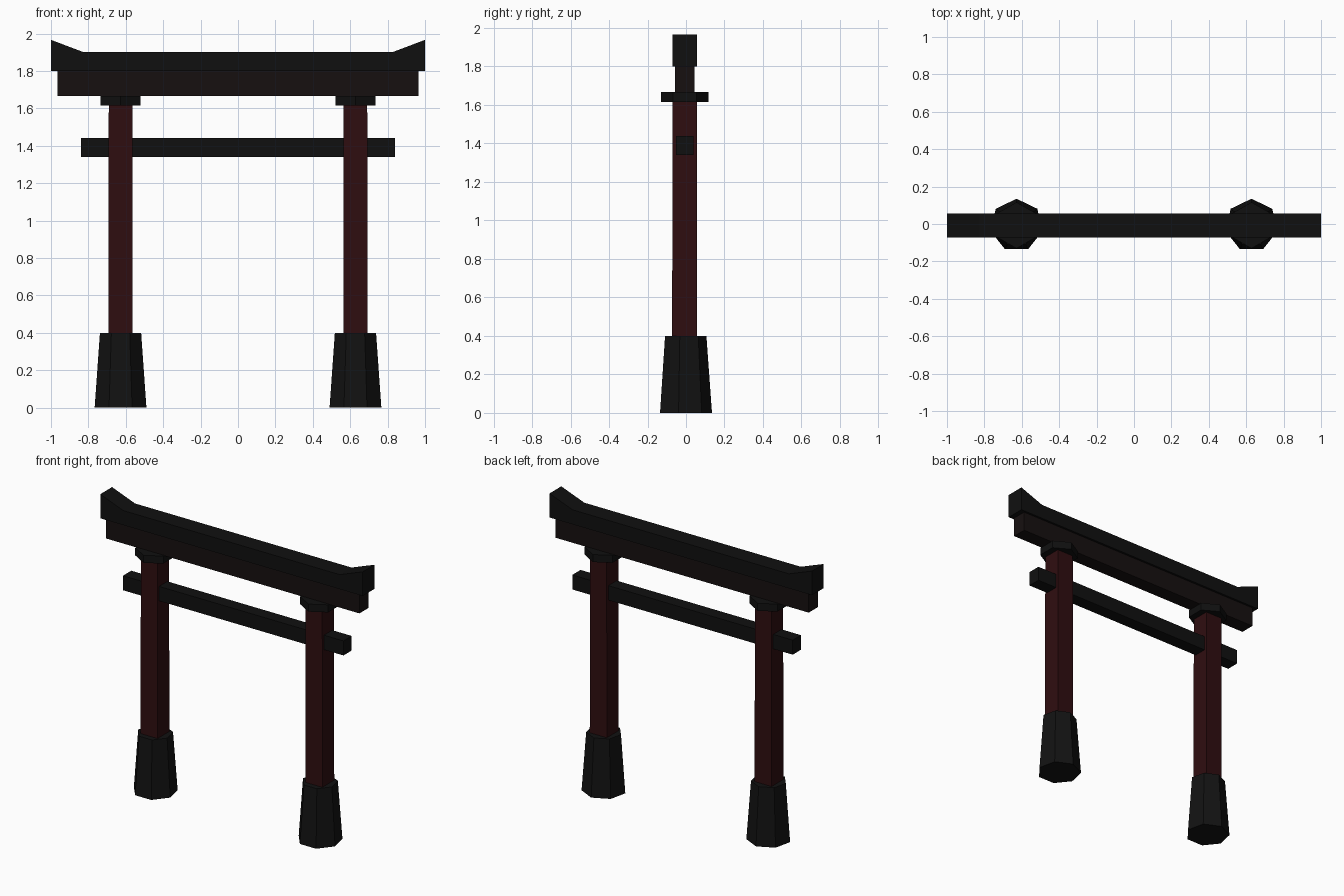
import bpy, bmesh, math
from mathutils import Matrix

if "Cube" in bpy.data.objects:
    bpy.data.objects.remove(bpy.data.objects["Cube"])

CY = -0.007      # shared centre line of posts and beams
POST_X = 0.628


def material(name, rgb):
    m = bpy.data.materials.new(name)
    m.diffuse_color = (*rgb, 1)
    m.use_nodes = True
    m.node_tree.nodes["Principled BSDF"].inputs["Base Color"].default_value = m.diffuse_color
    return m


STONE = material("black_stone", (0.006, 0.006, 0.006))
RED = material("dark_red", (0.028, 0.004, 0.005))
BROWN = material("dark_brown", (0.008, 0.005, 0.005))
BLACK = material("black_wood", (0.005, 0.005, 0.005))


def finish(name, bm, mat, location=(0, 0, 0)):
    bmesh.ops.recalc_face_normals(bm, faces=bm.faces)
    mesh = bpy.data.meshes.new(name)
    bm.to_mesh(mesh)
    bm.free()
    mesh.materials.append(mat)
    obj = bpy.data.objects.new(name, mesh)
    obj.location = location
    bpy.context.collection.objects.link(obj)
    return obj


def prism(name, sides, r_bottom, r_top, z0, z1, x, mat, turn=90):
    """Upright tapered prism, first corner at angle `turn` (90 = +y)."""
    bm = bmesh.new()
    rings = []
    for r, z in ((r_bottom, z0), (r_top, z1)):
        angles = [math.radians(turn) + math.tau * i / sides for i in range(sides)]
        rings.append([bm.verts.new((r * math.cos(a), r * math.sin(a), z)) for a in angles])
    for ring in rings:
        bm.faces.new(ring)
    for i in range(sides):
        j = (i + 1) % sides
        bm.faces.new((rings[0][i], rings[0][j], rings[1][j], rings[1][i]))
    return finish(name, bm, mat, (x, CY, 0))


def beam(name, profile, depth, mat):
    """Front outline (x, z) extruded along y about the centre line."""
    bm = bmesh.new()
    face = bm.faces.new([bm.verts.new((x, -depth / 2, z)) for x, z in profile])
    new = bmesh.ops.extrude_face_region(bm, geom=[face])["geom"]
    verts = [v for v in new if isinstance(v, bmesh.types.BMVert)]
    bmesh.ops.translate(bm, verts=verts, vec=(0, depth, 0))
    return finish(name, bm, mat, (0, CY, 0))


def bar(half, z0, z1):
    return [(-half, z0), (half, z0), (half, z1), (-half, z1)]


# Posts: seven-sided footing, square shaft, six-sided cap
for side, x in (("left", -POST_X), ("right", POST_X)):
    prism(side + "_footing", 7, 0.142, 0.113, 0, 0.40, x, STONE)
    prism(side + "_post", 4, 0.092, 0.089, 0.38, 1.64, x, RED, turn=45)
    prism(side + "_cap", 6, 0.1235, 0.1235, 1.615, 1.667, x, BLACK)

# Tie beam through the posts
beam("tie_beam", bar(0.84, 1.34, 1.44), 0.09, BLACK)

# Lintel under the top beam
beam("lintel", bar(0.965, 1.665, 1.80), 0.10, BROWN)

# Top beam with upswept ends
top = [(-1, 1.80), (1, 1.80), (1, 1.966), (0.825, 1.90), (-0.825, 1.90), (-1, 1.966)]
beam("top_beam", top, 0.128, BLACK)
